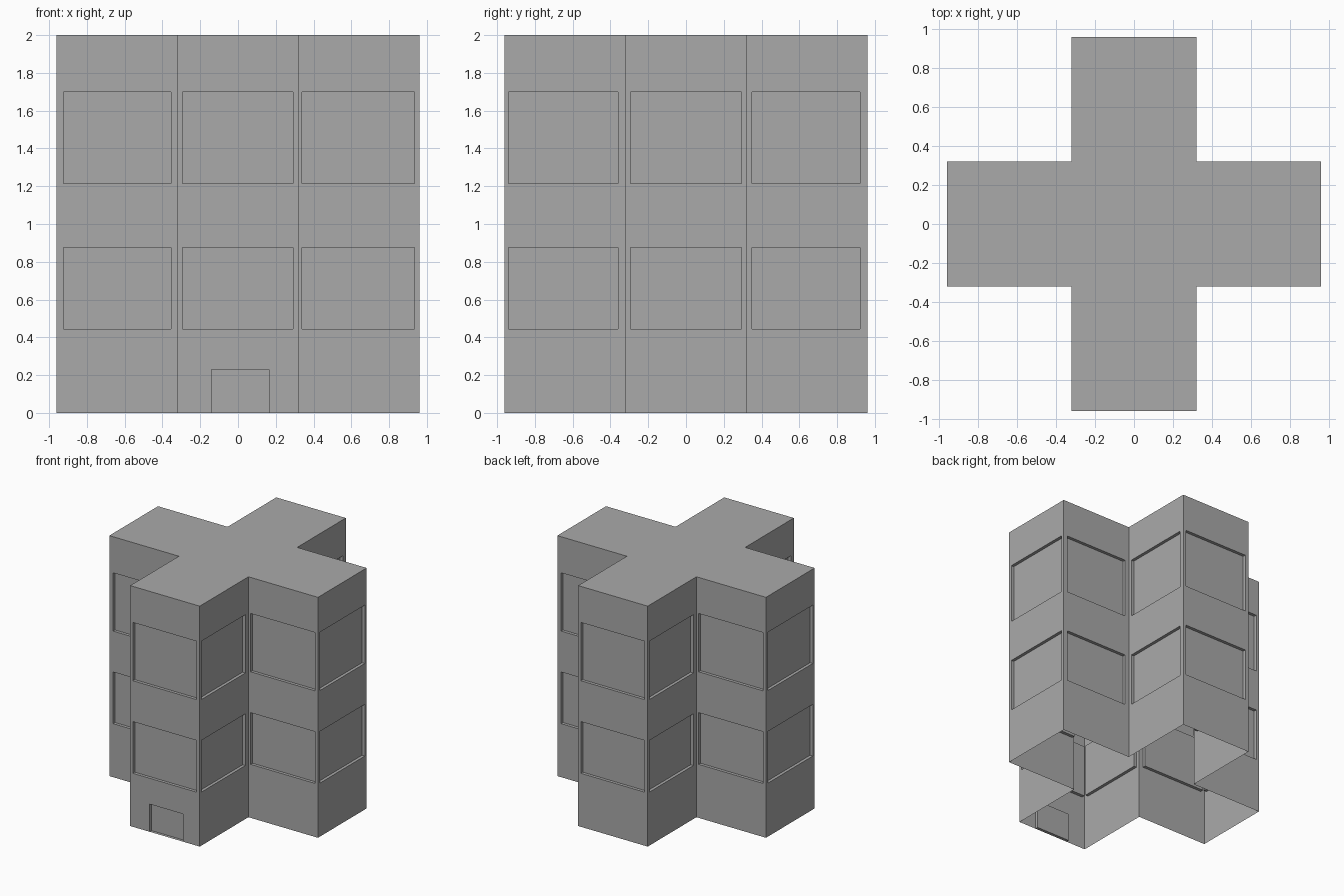
import bpy
import bmesh
from mathutils import Vector

if "Cube" in bpy.data.objects:
    bpy.data.objects.remove(bpy.data.objects["Cube"], do_unlink=True)

ARM, REACH, HEIGHT, DEPTH = 0.32, 0.96, 2.0, 0.025
FLOORS = [(0.445, 0.875), (1.215, 1.70)]
DOOR = (0.18, 0.485, 0.0, 0.23)

# One colour for the whole building
grey = bpy.data.materials.new("concrete_grey")
grey.use_nodes = True
colour = (0.4, 0.4, 0.4, 1)
grey.diffuse_color = colour
grey.node_tree.nodes["Principled BSDF"].inputs["Base Color"].default_value = colour

bm = bmesh.new()


def face(points):
    return bm.faces.new([bm.verts.new(p) for p in points])


def wall(start, end, recesses):
    """Flat wall split around its recesses, each with a sunk panel and reveals."""
    a, b = Vector((*start, 0)), Vector((*end, 0))
    along = (b - a).normalized()
    inward = Vector((-along.y, along.x, 0)) * DEPTH

    def corners(u0, u1, z0, z1):
        return [a + along * u + Vector((0, 0, z))
                for u, z in ((u0, z0), (u1, z0), (u1, z1), (u0, z1))]

    us = sorted({0, (b - a).length} | {u for r in recesses for u in r[:2]})
    zs = sorted({0, HEIGHT} | {z for r in recesses for z in r[2:]})
    for u0, u1 in zip(us, us[1:]):
        for z0, z1 in zip(zs, zs[1:]):
            u, z = (u0 + u1) / 2, (z0 + z1) / 2
            if not any(r[0] < u < r[1] and r[2] < z < r[3] for r in recesses):
                face(corners(u0, u1, z0, z1))
    for r in recesses:
        outer = corners(*r)
        inner = [p + inward for p in outer]
        face(inner)
        for i in range(4):
            j = (i + 1) % 4
            face([outer[i], outer[j], inner[j], inner[i]])


# Half of the cross-shaped plan, then the same half turned around
half = [(-ARM, -REACH), (ARM, -REACH), (ARM, -ARM),
        (REACH, -ARM), (REACH, ARM), (ARM, ARM)]
plan = half + [(-x, -y) for x, y in half]

# Window extents along each wall of one half
spans = [(0.025, 0.61), (0.02, 0.60), (0.02, 0.615),
         (0.025, 0.615), (0.035, 0.605), (0.03, 0.60)]

# Walls with two rows of windows, and the door at the front
for i, start in enumerate(plan):
    recesses = [(*spans[i % len(spans)], *floor) for floor in FLOORS]
    if i == 0:
        recesses.append(DOOR)
    wall(start, plan[(i + 1) % len(plan)], recesses)

# Flat roof; the underside stays open
face([(x, y, HEIGHT) for x, y in plan])

bmesh.ops.remove_doubles(bm, verts=bm.verts, dist=0.0005)
mesh = bpy.data.meshes.new("tower_block")
bm.to_mesh(mesh)
bm.free()
mesh.materials.append(grey)
tower = bpy.data.objects.new("tower_block", mesh)
bpy.context.collection.objects.link(tower)
